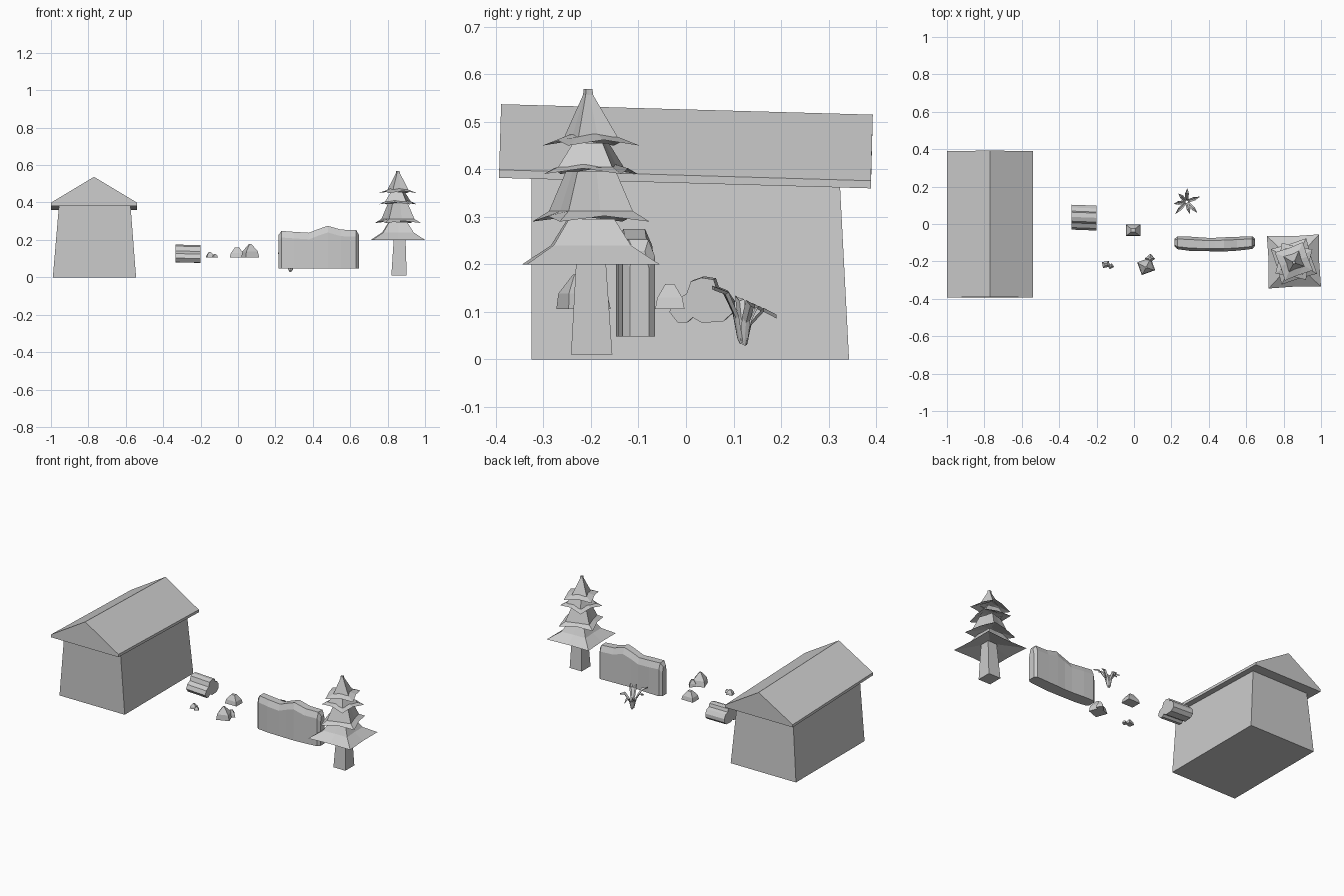
import bpy
from math import cos, sin, pi, radians, atan2, hypot

if "Cube" in bpy.data.objects:
    bpy.data.objects.remove(bpy.data.objects["Cube"])


def make(name, verts, faces):
    me = bpy.data.meshes.new(name)
    me.from_pydata(verts, [], faces)
    me.update()
    ob = bpy.data.objects.new(name, me)
    bpy.context.collection.objects.link(ob)
    return ob


def loft(name, rings, caps=True):
    """Skin a list of closed rings that share a point count."""
    n = len(rings[0])
    verts = [p for r in rings for p in r]
    faces = []
    for i in range(len(rings) - 1):
        for j in range(n):
            k = (j + 1) % n
            faces.append((i * n + j, i * n + k, (i + 1) * n + k, (i + 1) * n + j))
    if caps:
        faces.append(tuple(range(n))[::-1])
        faces.append(tuple(range((len(rings) - 1) * n, len(rings) * n)))
    return make(name, verts, faces)


def rect(x0, x1, y0, y1, za, zb=None):
    zb = za if zb is None else zb
    return [(x0, y0, za), (x1, y0, za), (x1, y1, zb), (x0, y1, zb)]


# House: tapered walls and a gently tilted gable roof
loft("house_walls", [rect(-.99, -.545, -.325, .343, 0),
                     rect(-.957, -.575, -.325, .324, .387, .365)])


def gable(y, lean, low, eave, ridge):
    return [(-1, y - lean, low), (-.54, y - lean, low), (-.54, y - lean, eave),
            (-.77, y, ridge), (-1, y - lean, eave)]


loft("house_roof", [gable(-.389, .004, .382, .399, .537),
                    gable(.393, .004, .36, .376, .515)])

# Log pile: lumpy three-log profile run along x
pile = [(-.033, .10), (-.016, .078), (.003, .077), (.016, .088), (.036, .077),
        (.08, .08), (.10, .098), (.10, .12), (.085, .142), (.066, .15),
        (.06, .168), (.035, .172), (.012, .164), (.003, .138), (-.022, .124)]
loft("log_pile", [[(-.333, y + .003, z + .003) for y, z in pile],
                  [(-.2, y - .002, z) for y, z in pile]])


# Rocks: squat four-sided lumps
def rock(name, cx, cy, rx, ry, h, rot=0, top=(0, 0), peak=.3, z0=.106):
    rings = []
    for s, t in ((1, 0), (.85, .45), (peak, 1)):
        ring = []
        for k in range(4):
            a = pi / 4 + k * pi / 2
            u, v = rx * s * cos(a) * 1.414, ry * s * sin(a) * 1.414
            ring.append((cx + top[0] * t + u * cos(rot) - v * sin(rot),
                         cy + top[1] * t + u * sin(rot) + v * cos(rot), z0 + h * t))
        rings.append(ring)
    loft(name, rings)


rock("rock_middle", -.005, -.034, .039, .031, .053)
rock("rock_large", .065, -.226, .038, .036, .073, .35, (0, -.006), .12)
rock("rock_large_chip", .085, -.185, .02, .018, .04, .7)
rock("pebble_a", -.15, -.216, .019, .016, .028, .2)
rock("pebble_b", -.124, -.226, .013, .011, .018, .5)

# Hedge: chamfered section along x with a wavy top
stations = [(.216, .02, .225), (.232, .034, .248), (.30, .038, .243), (.38, .036, .238),
            (.43, .036, .258), (.48, .038, .275), (.55, .037, .255),
            (.632, .034, .252), (.646, .02, .228)]
rings = []
for x, w, z in stations:
    y = -.098 - .012 * sin((x - .2) / .45 * pi)
    rings.append([(x, y - w, .048), (x, y + w, .048), (x, y + w, z - .035),
                  (x, y + w * .6, z), (x, y - w * .6, z), (x, y - w, z - .035)])
loft("hedge", rings)

# Grass tuft: arching leaves, each a folded strip
bx, by = .281, .12
tips = [(.285, .19), (.35, .145), (.338, .06), (.298, .055),
        (.222, .055), (.213, .108), (.238, .162)]
for i, (tx, ty) in enumerate(tips):
    a, length = atan2(ty - by, tx - bx), hypot(tx - bx, ty - by)
    verts = []
    for f, z, w in ((.1, 0, .008), (.25, .05, .009), (.62, .09, .010), (1, .088, .001)):
        for side in (-1, 0, 1):
            x = bx + cos(a) * f * length - sin(a) * w * side
            y = by + sin(a) * f * length + cos(a) * w * side
            verts.append((x, y, .038 + z - .008 * (side == 0) - .45 * (y - by)))
    faces = [(r * 3 + c, r * 3 + c + 1, r * 3 + c + 4, r * 3 + c + 3)
             for r in range(3) for c in range(2)]
    make("grass_leaf_%d" % (i + 1), verts, faces)

# Tree: tapered trunk and four flared square skirts
cx, cy = .855, -.2
loft("tree_trunk", [rect(.82, .902, -.242, -.155, .01),
                    rect(.834, .895, -.23, -.17, .225)])


def ring(r, z, rot, ox=0, oy=0, mid=.68, lift=0):
    pts = []
    for k in range(8):
        a = radians(rot + 45 + k * 45)
        q = r if k % 2 == 0 else r * mid
        pts.append((cx + ox + q * cos(a), cy + oy + q * sin(a), z + lift * (k % 2)))
    return pts


# rotation, base height, then (radius, height) up the skirt
tiers = [(2, .2, [(.198, 0), (.115, .04), (.068, .095)]),
         (17, .29, [(.14, 0), (.10, .022), (.06, .105)]),
         (-12, .39, [(.118, 0), (.082, .015), (.045, .065)]),
         (20, .45, [(.113, 0), (.062, .018), (.012, .106), (.010, .119)])]
for i, (rot, z, prof) in enumerate(tiers):
    rs = [ring(.03, z + .03, rot)]
    for j, (r, h) in enumerate(prof):
        tip = -.006 * (h > .1 and i == 3)
        rs.append(ring(r, z + h, rot, oy=tip, lift=.012 if j == 0 and i else 0))
    loft("tree_skirt_%d" % (i + 1), rs)
